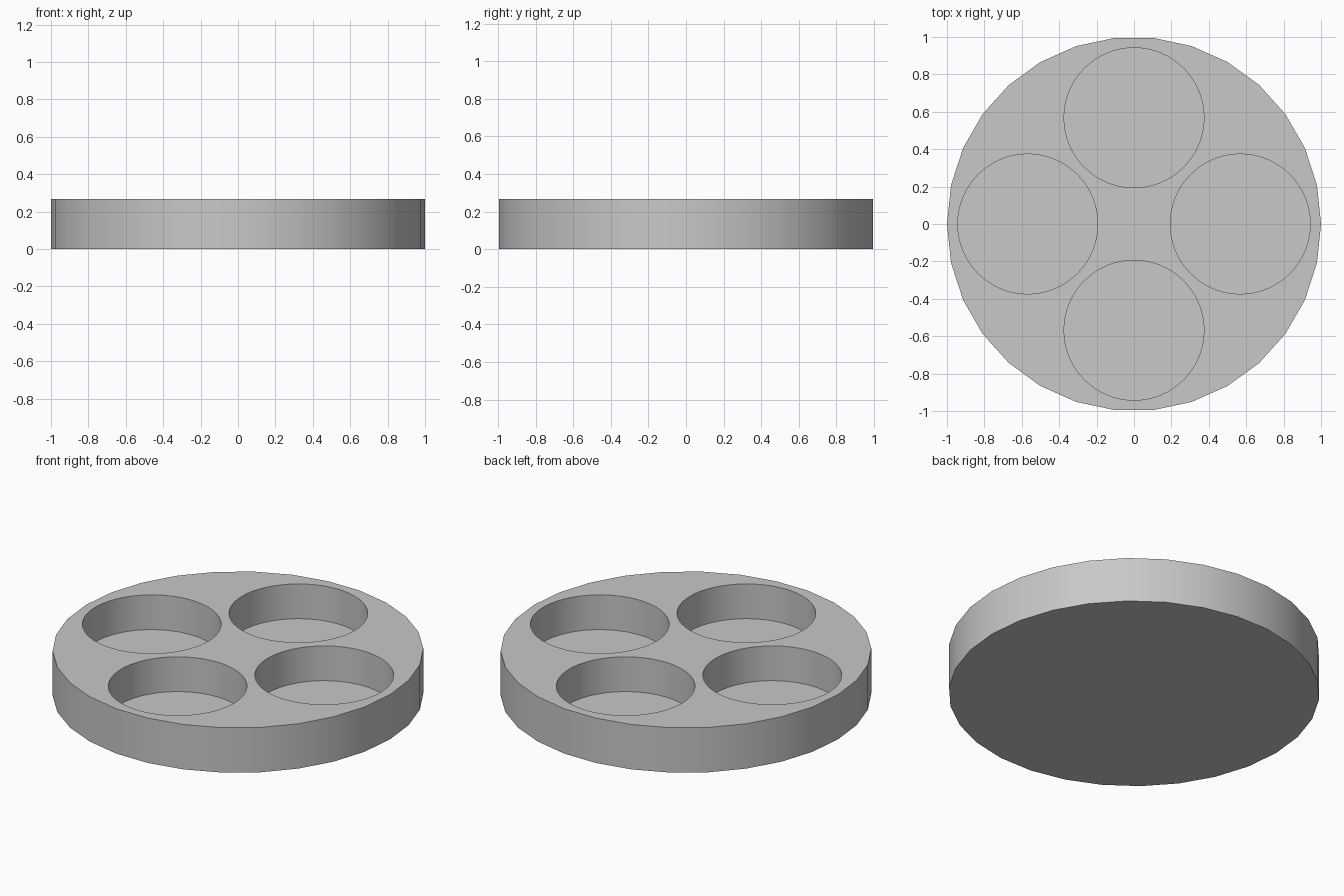
import bpy
import math

HEIGHT = 0.267
FLOOR = 0.06
POCKET_RADIUS = 0.374
POCKET_OFFSET = 0.568

default = bpy.data.objects.get("Cube")
if default:
    bpy.data.objects.remove(default, do_unlink=True)

grey = bpy.data.materials.new("light grey")
grey.use_nodes = True
colour = (0.58, 0.58, 0.58, 1)
grey.diffuse_color = colour
grey.node_tree.nodes["Principled BSDF"].inputs["Base Color"].default_value = colour


def cylinder(name, sides, radius, bottom, top, x=0, y=0, turn=0):
    bpy.ops.mesh.primitive_cylinder_add(
        vertices=sides, radius=radius, depth=top - bottom,
        location=(x, y, (bottom + top) / 2), rotation=(0, 0, turn))
    obj = bpy.context.object
    obj.name = name
    obj.data.materials.append(grey)
    return obj


# Round tray body, with a corner on the x axis
tray = cylinder("round_tray", 30, 1, 0, HEIGHT, turn=math.pi / 2)

# Four round pockets, sunk from the top
for i in range(4):
    angle = i * math.pi / 2
    cutter = cylinder("pocket_cutter", 64, POCKET_RADIUS, FLOOR, HEIGHT + 0.1,
                      POCKET_OFFSET * math.cos(angle),
                      POCKET_OFFSET * math.sin(angle))
    cutter.hide_render = True
    cut = tray.modifiers.new("pocket", "BOOLEAN")
    cut.operation = "DIFFERENCE"
    cut.solver = "EXACT"
    cut.object = cutter
    bpy.ops.object.select_all(action="DESELECT")
    tray.select_set(True)
    bpy.context.view_layer.objects.active = tray
    bpy.ops.object.modifier_apply(modifier=cut.name)
    bpy.data.objects.remove(cutter, do_unlink=True)

# Smooth walls with crisp rims
bpy.ops.object.shade_smooth_by_angle(angle=math.radians(30))
